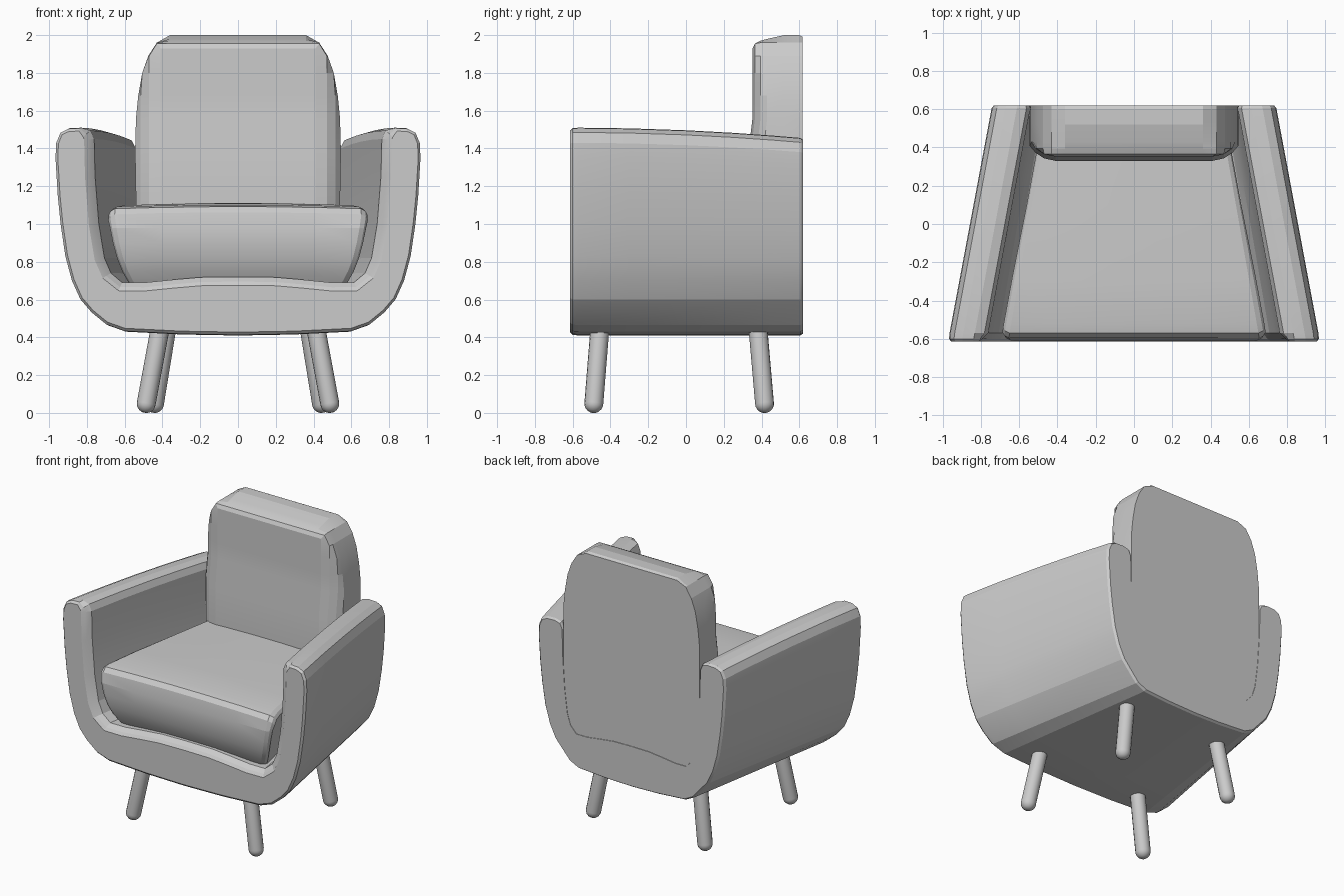
import bpy, bmesh, math
from mathutils import Vector

cube = bpy.data.objects.get("Cube")
if cube:
    bpy.data.objects.remove(cube, do_unlink=True)

grey = bpy.data.materials.new("grey upholstery")
grey.use_nodes = True
COLOUR = (0.6, 0.6, 0.6, 1)
grey.diffuse_color = COLOUR
grey.node_tree.nodes["Principled BSDF"].inputs["Base Color"].default_value = COLOUR


def finish(name, bm, angle):
    bmesh.ops.recalc_face_normals(bm, faces=bm.faces)
    mesh = bpy.data.meshes.new(name)
    bm.to_mesh(mesh)
    bm.free()
    mesh.materials.append(grey)
    obj = bpy.data.objects.new(name, mesh)
    bpy.context.collection.objects.link(obj)
    bpy.ops.object.select_all(action='DESELECT')
    obj.select_set(True)
    bpy.context.view_layer.objects.active = obj
    bpy.ops.object.shade_smooth_by_angle(angle=math.radians(angle))
    return obj


def loft(name, rings, angle, strips=False):
    """Skin closed rings; caps are one face, or strips across a mirrored outline."""
    bm = bmesh.new()
    loops = [[bm.verts.new(p) for p in ring] for ring in rings]
    n = len(loops[0])
    for a, b in zip(loops, loops[1:]):
        for i in range(n):
            j = (i + 1) % n
            bm.faces.new((a[i], a[j], b[j], b[i]))
    for cap in (loops[0], loops[-1]):
        if strips:
            for i in range(n // 2 - 1):
                bm.faces.new((cap[i], cap[i + 1], cap[n - 2 - i], cap[n - 1 - i]))
        else:
            bm.faces.new(cap)
    return finish(name, bm, angle)


def mirrored(half):
    return half + [(-x, z) for x, z in reversed(half)]


# Shell: U section of base and arms, tapering to the back
outer = [(.02, .41), (.3, .415), (.6, .43), (.7, .465), (.78, .53), (.84, .6),
         (.885, .7), (.92, .83), (.945, 1), (.96, 1.15), (.972, 1.35),
         (.968, 1.43), (.945, 1.485), (.9, 1.507), (.84, 1.51)]
inner = [(.79, 1.495), (.77, 1.45), (.765, 1.25), (.745, 1), (.715, .82),
         (.68, .74), (.62, .69), (.5, .69), (.35, .705), (.2, .718), (.02, .72)]
half = outer + inner
section = half + [(-x, z) for x, z in reversed(half)]


def inset(out_amount, in_amount):
    result = []
    n = len(section)
    for i, (x, z) in enumerate(section):
        k = min(i, n - 1 - i)
        a, b = section[i - 1], section[(i + 1) % n]
        d = Vector((b[0] - a[0], b[1] - a[1]))
        if k == 0 or k == len(half) - 1:
            d = Vector((1 if k == 0 else -1, 0))
        d.normalize()
        amount = out_amount if k < len(outer) else in_amount
        result.append((x - d.y * amount, z + d.x * amount))
    return result


def shell_ring(y, out_amount=0, in_amount=0):
    t = (y + .615) / 1.235
    ring = []
    for x, z in inset(out_amount, in_amount):
        core = min(abs(x), .77)
        wide = core * (1 - .3 * t) + abs(x) - core
        drop = .055 * t * t * max(0, z - .6) / .9
        ring.append((math.copysign(wide, x), y, z - drop))
    return ring


loft("shell", [shell_ring(-.615, .018, .045), shell_ring(-.6, .003, .025),
               shell_ring(-.57)] + [shell_ring(y) for y in (-.3, 0, .25, .45, .605)]
     + [shell_ring(.62, .01, .01)], 12)

# Backrest: rounded outline with softened front edge and lumbar swell
outline = [(.4, .5), (.5, .6), (.54, 1.1), (.545, 1.38), (.54, 1.56), (.528, 1.68),
           (.507, 1.8), (.475, 1.89), (.43, 1.96), (.36, 2)]


def back_ring(y, widest, top):
    ring = []
    for x, z in mirrored(outline):
        swell = .022 * max(0, min(1, (1.56 - z) / .18)) if y < .45 else 0
        ring.append((max(-widest, min(widest, x)), y - swell, min(z, top)))
    return ring


loft("backrest", [back_ring(.352, .41, 1.93), back_ring(.365, .47, 1.955),
                  back_ring(.395, .515, 1.97), back_ring(.43, .545, 1.98),
                  back_ring(.52, .545, 2), back_ring(.6, .545, 2),
                  back_ring(.618, .54, 1.99)], 12, strips=True)

# Seat cushion: rounded side profile, wider at the front and at the top
profile = [(.4, 1.1), (.1, 1.1), (-.3, 1.098), (-.52, 1.09), (-.57, 1.08),
           (-.595, 1.05), (-.608, .98), (-.605, .9), (-.59, .82), (-.565, .75),
           (-.53, .69), (-.4, .66), (.4, .66)]


def cushion_ring(f, shrink):
    ring = []
    for y, z in profile:
        low = max(0, (1.06 - z) / .4)
        width = (.69 - .185 * (y + .6)) * (1 - .1 * low - .07 * low ** 4)
        crown = .012 * (1 - f * f) if z > 1 else 0
        ring.append((f * width, y + (shrink if y < 0 else 0),
                     z + crown - (shrink if z > 1 else 0)))
    return ring


loft("seat_cushion", [cushion_ring(f, s) for f, s in (
    (-1, .03), (-.985, .012), (-.95, 0), (-.6, 0), (-.2, 0), (.2, 0), (.6, 0),
    (.95, 0), (.985, .012), (1, .03))], 12)


# Legs: splayed rods with rounded feet
def leg(name, top, foot):
    top, foot = Vector(top), Vector(foot)
    r = .05
    axis = (top - foot).normalized()
    turn = axis.to_track_quat('Z', 'Y')
    length = (top - foot).length
    rows = [(r * math.sin(a), r - r * math.cos(a)) for a in (.3, .65, 1, 1.3, math.pi / 2)]
    rows.append((r, length))
    rings = []
    for radius, h in rows:
        rings.append([foot + turn @ Vector((radius * math.cos(k * math.pi / 8),
                                            radius * math.sin(k * math.pi / 8), h))
                      for k in range(16)])
    loft(name, rings, 40)


for side, s in (("left", 1), ("right", -1)):
    leg("front_leg_" + side, (s * .41, -.455, .46), (s * .495, -.492, 0))
    leg("back_leg_" + side, (s * .375, .38, .46), (s * .45, .42, 0))
